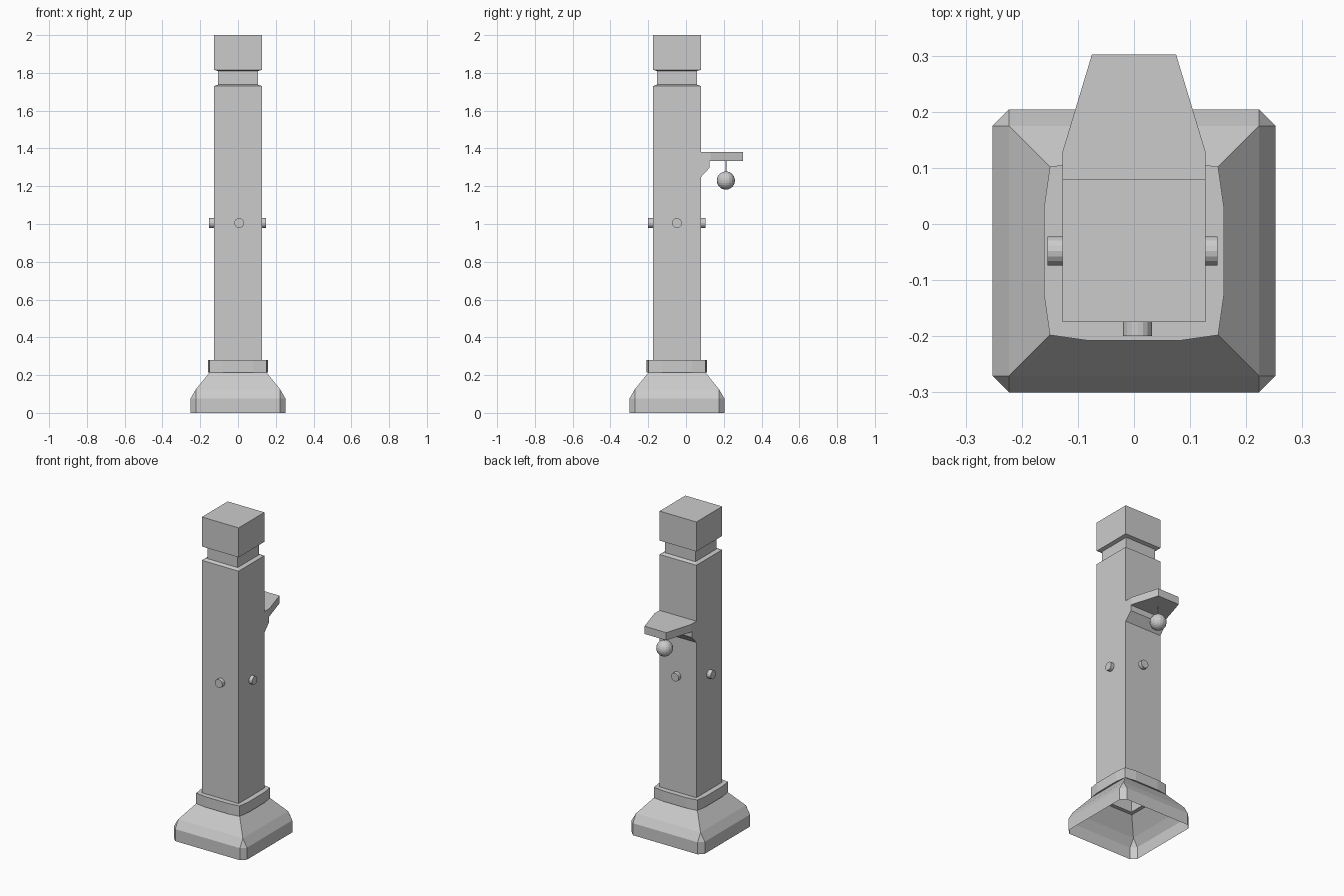
import bpy, bmesh, math
from mathutils import Matrix, Vector

if "Cube" in bpy.data.objects:
    bpy.data.objects.remove(bpy.data.objects["Cube"])

CY = -0.048  # centre of the post in y


def finish(name, bm, smooth=False):
    bmesh.ops.remove_doubles(bm, verts=bm.verts, dist=1e-5)
    bmesh.ops.recalc_face_normals(bm, faces=bm.faces)
    me = bpy.data.meshes.new(name)
    bm.to_mesh(me)
    bm.free()
    ob = bpy.data.objects.new(name, me)
    bpy.context.collection.objects.link(ob)
    if smooth:
        for p in me.polygons:
            p.use_smooth = True
    return ob


def loft(name, rings, cap_top=False):
    """Skin rings of (outline, z); coincident points merge afterwards."""
    bm = bmesh.new()
    loops = [[bm.verts.new((x, y + CY, z)) for x, y in pts] for pts, z in rings]
    for a, b in zip(loops, loops[1:]):
        n = len(a)
        for i in range(n):
            j = (i + 1) % n
            bm.faces.new((a[i], a[j], b[j], b[i]))
    if cap_top:
        bm.faces.new(loops[-1])
    bmesh.ops.dissolve_degenerate(bm, dist=1e-5, edges=bm.edges)
    return finish(name, bm)


def turn4(pts):
    """Repeat the points of one corner around four quarter turns."""
    out = []
    for k in range(4):
        for x, y in pts:
            for _ in range(k):
                x, y = -y, x
            out.append((x, y))
    return out


def square(h, n=1):
    return turn4([(h, h)] * n)


def prism(name, pts, axis, lo, hi):
    """Extrude a closed profile: axis 'x' uses (y, z), axis 'z' uses (x, y)."""
    bm = bmesh.new()
    place = (lambda p, t: (t, p[0], p[1])) if axis == 'x' else (lambda p, t: (p[0], p[1], t))
    f = bm.faces.new([bm.verts.new(place(p, lo)) for p in pts])
    new = bmesh.ops.extrude_face_region(bm, geom=[f])['geom']
    shift = Vector((hi - lo, 0, 0)) if axis == 'x' else Vector((0, 0, hi - lo))
    bmesh.ops.translate(bm, vec=shift, verts=[v for v in new if isinstance(v, bmesh.types.BMVert)])
    return finish(name, bm)


def rod(name, centre, r, length, rot=None, sides=16):
    bm = bmesh.new()
    m = Matrix.Translation(centre) @ (rot or Matrix())
    bmesh.ops.create_cone(bm, cap_ends=True, segments=sides, radius1=r, radius2=r,
                          depth=length, matrix=m)
    return finish(name, bm)


# flared foot, open underneath, with corners cut low down
cut = turn4([(0.252, 0.223), (0.223, 0.252)])
loft("base", [(cut, 0), (cut, 0.075), (square(0.223, 2), 0.125), (square(0.15, 2), 0.215)])

# collar with slightly bowed sides
bowed = turn4([(0.16, 0.08), (0.15, 0.15), (0.08, 0.16)])
inner = turn4([(0.127, 0.08), (0.127, 0.127), (0.08, 0.127)])
loft("collar", [(inner, 0.215), (bowed, 0.215), (bowed, 0.28), (inner, 0.28)])

# square post with a neck and cap block
loft("post", [(square(0.127), 0.215), (square(0.127), 1.73), (square(0.105), 1.738),
              (square(0.105), 1.81), (square(0.127), 1.816), (square(0.127), 2.0)], cap_top=True)

# pegs through the post in both directions
rod("side_pegs", (-0.003, CY, 1.005), 0.026, 0.303, Matrix.Rotation(math.pi / 2, 4, 'Y'))
rod("front_back_pegs", (0.006, -0.049, 1.005), 0.026, 0.302, Matrix.Rotation(math.pi / 2, 4, 'X'))

# tapered shelf and its brace
prism("shelf", [(-0.127, 0.07), (0.127, 0.07), (0.127, 0.13), (0.075, 0.302),
                (-0.075, 0.302), (-0.127, 0.13)], 'z', 1.333, 1.381)
prism("shelf_brace", [(0.07, 1.335), (0.07, 1.243), (0.079, 1.248), (0.124, 1.297),
                      (0.124, 1.335)], 'x', -0.127, 0.127)

# hanging ball
rod("string", (0, 0.211, 1.305), 0.003, 0.07, sides=6)
bm = bmesh.new()
bmesh.ops.create_uvsphere(bm, u_segments=16, v_segments=12, radius=0.048,
                          matrix=Matrix.Translation((0, 0.211, 1.23)))
finish("ball", bm)
